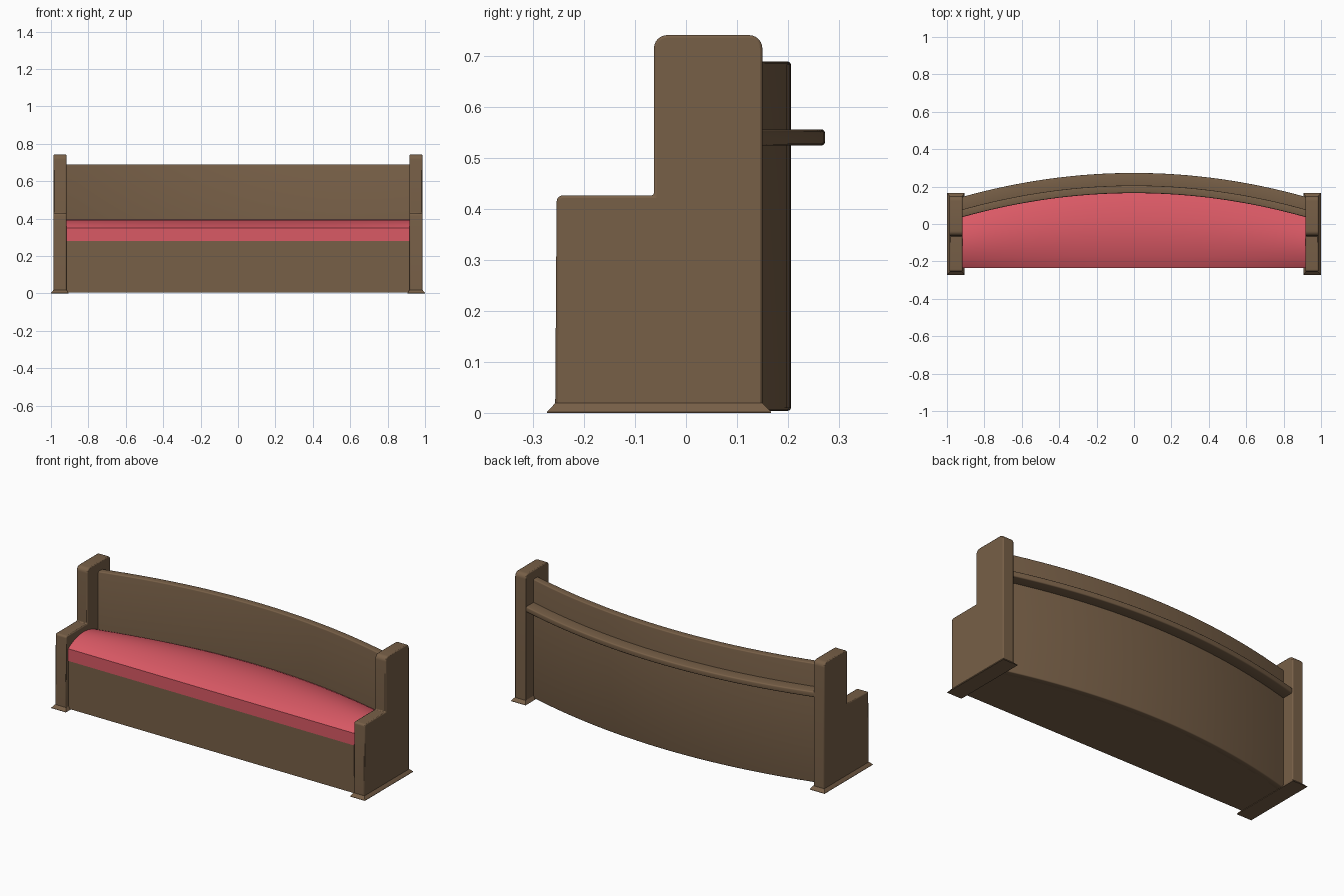
import bpy, bmesh, math

if "Cube" in bpy.data.objects:
    bpy.data.objects.remove(bpy.data.objects["Cube"])

HALF = 0.917      # inner face of the end panels
SEGS = 32


def material(name, color):
    m = bpy.data.materials.new(name)
    m.diffuse_color = color
    m.use_nodes = True
    m.node_tree.nodes["Principled BSDF"].inputs["Base Color"].default_value = m.diffuse_color
    return m


wood = material("brown_wood", (0.185, 0.115, 0.063, 1))
fabric = material("red_fabric", (0.70, 0.10, 0.13, 1))


def bow(x):
    return -0.128 * (x / HALF) ** 2


def loft(name, sections, mat, angle=35):
    """Skin a list of equal-length vertex rings and cap both ends."""
    bm = bmesh.new()
    rings = [[bm.verts.new(p) for p in s] for s in sections]
    n = len(rings[0])
    for a, b in zip(rings, rings[1:]):
        for i in range(n):
            j = (i + 1) % n
            bm.faces.new((a[i], a[j], b[j], b[i]))
    bm.faces.new(rings[0])
    bm.faces.new(rings[-1])
    bmesh.ops.recalc_face_normals(bm, faces=bm.faces)
    me = bpy.data.meshes.new(name)
    bm.to_mesh(me)
    bm.free()
    ob = bpy.data.objects.new(name, me)
    bpy.context.collection.objects.link(ob)
    me.materials.append(mat)
    bpy.ops.object.select_all(action='DESELECT')
    ob.select_set(True)
    bpy.context.view_layer.objects.active = ob
    bpy.ops.object.shade_smooth_by_angle(angle=math.radians(angle))
    return ob


def sweep(name, section, mat):
    """Sweep a yz section (a function of x) between the end panels."""
    xs = [HALF * (2 * i / SEGS - 1) for i in range(SEGS + 1)]
    return loft(name, [[(x, y, z) for y, z in section(x)] for x in xs], mat)


def rounded(corners, steps=6):
    """Polygon from (y, z, radius) corners, fillets on right-angle corners."""
    out = []
    n = len(corners)
    for i, (y, z, r) in enumerate(corners):
        if r == 0:
            out.append((y, z))
            continue
        ends = []
        for k in (i - 1, (i + 1) % n):
            dy, dz = corners[k][0] - y, corners[k][1] - z
            d = math.hypot(dy, dz)
            ends.append((dy / d * r, dz / d * r))
        (ay, az), (by, bz) = ends
        for s in range(steps + 1):
            t = s / steps * math.pi / 2
            u, v = 1 - math.sin(t), 1 - math.cos(t)
            out.append((y + ay * u + by * v, z + az * u + bz * v))
    return out


def bar(y0, y1, z0, z1, r):
    pts = rounded([(y0, z0, r), (y1, z0, r), (y1, z1, r), (y0, z1, r)], 3)
    return lambda x: [(y + bow(x), z) for y, z in pts]


def mirrored(ob):
    ob.modifiers.new("Mirror", 'MIRROR').use_axis[0] = True


# bowed backrest and rear shelf rail
sweep("backrest", bar(0.165, 0.206, 0.004, 0.69, 0.006), wood)
sweep("rear_rail", bar(0.19, 0.273, 0.525, 0.557, 0.007), wood)

# solid seat base, straight in front and bowed behind
sweep("seat_base", lambda x: [(-0.234, 0.004), (0.18 + bow(x), 0.004),
                              (0.18 + bow(x), 0.282), (-0.234, 0.282)], wood)


# domed cushion
def cushion(x):
    back = 0.17 + bow(x)
    pts = [(-0.236, 0.28), (-0.236, 0.35)]
    for i in range(1, 13):
        t = i / 12
        pts.append((-0.236 + (back + 0.236) * t,
                    0.35 + 0.044 * math.sin(math.pi * t) ** 0.8))
    return pts + [(back, 0.28)]


sweep("seat_cushion", cushion, fabric)

# stepped end panels
outline = rounded([(-0.257, 0.0, 0), (0.15, 0.0, 0), (0.15, 0.742, 0.026),
                   (-0.063, 0.742, 0.026), (-0.063, 0.427, 0),
                   (-0.254, 0.427, 0.012)])
end = loft("end_panel", [[(x, y, z) for y, z in outline] for x in (0.917, 0.986)], wood)
bev = end.modifiers.new("Bevel", 'BEVEL')
bev.width = 0.005
bev.segments = 2
bev.limit_method = 'ANGLE'
bev.angle_limit = math.radians(50)
mirrored(end)

# flared foot of each end panel
foot = loft("end_foot", [[(a, c, z), (b, c, z), (b, d, z), (a, d, z)] for a, b, c, d, z in (
    (0.906, 1.0, -0.273, 0.167, 0.0), (0.906, 1.0, -0.273, 0.167, 0.002),
    (0.917, 0.986, -0.257, 0.15, 0.019))], wood, 20)
mirrored(foot)
